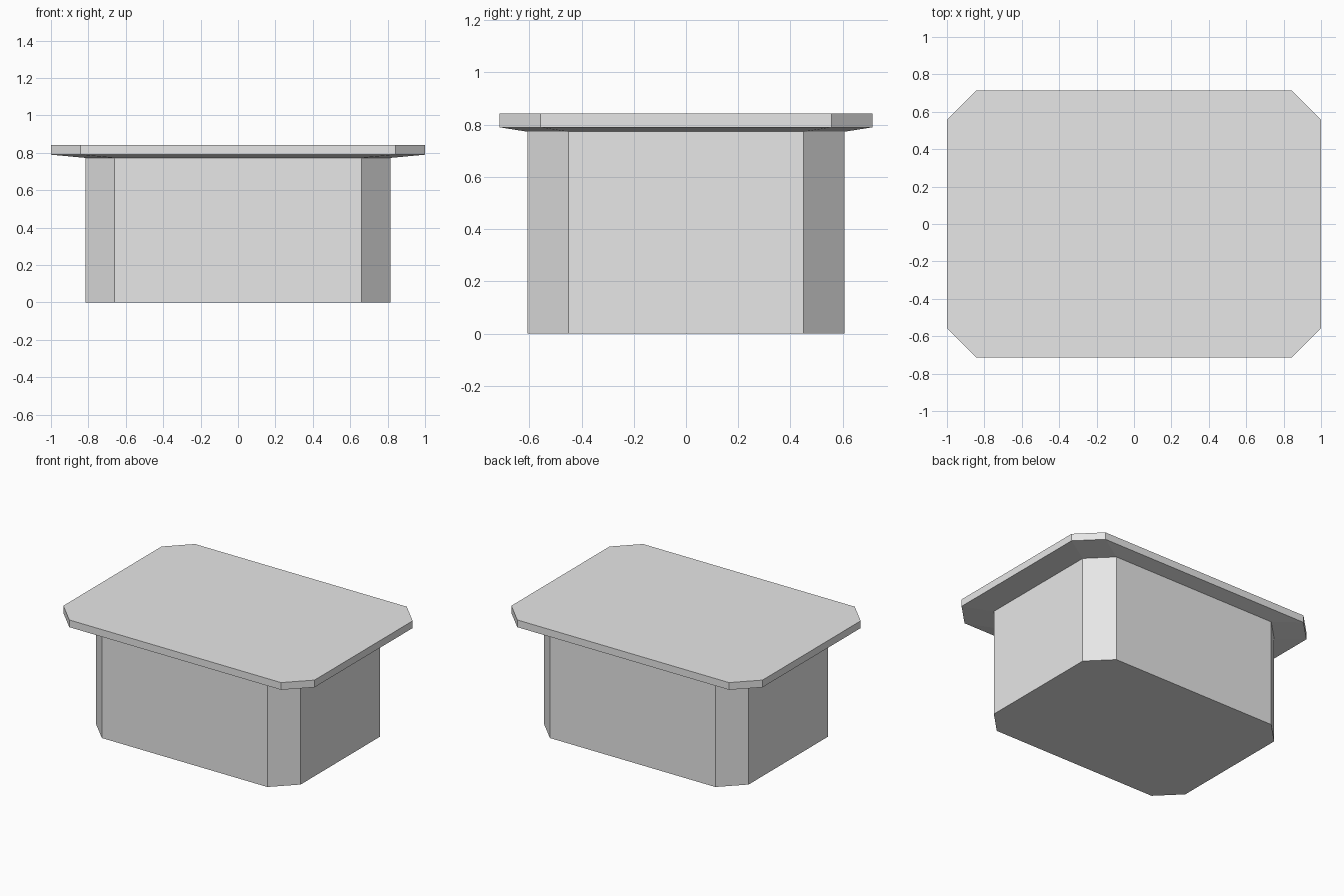
import bpy
import bmesh

cube = bpy.data.objects.get("Cube")
if cube:
    bpy.data.objects.remove(cube, do_unlink=True)

grey = bpy.data.materials.new("light_grey")
grey.use_nodes = True
colour = (0.8, 0.8, 0.8, 1)
grey.diffuse_color = colour
grey.node_tree.nodes["Principled BSDF"].inputs["Base Color"].default_value = colour


def octagon(hx, hy, cut):
    """Rectangle outline with cut corners, anticlockwise."""
    return [(hx, -hy + cut), (hx, hy - cut), (hx - cut, hy), (-hx + cut, hy),
            (-hx, hy - cut), (-hx, -hy + cut), (-hx + cut, -hy), (hx - cut, -hy)]


def loft(name, sections, cap_bottom=True, cap_top=True):
    """Stack cut-corner outlines (half x, half y, cut, z) into a flat-faced part."""
    bm = bmesh.new()
    rings = [[bm.verts.new((x, y, z)) for x, y in octagon(hx, hy, cut)]
             for hx, hy, cut, z in sections]
    for low, high in zip(rings, rings[1:]):
        for i in range(8):
            j = (i + 1) % 8
            bm.faces.new((low[i], low[j], high[j], high[i]))
    if cap_bottom:
        bm.faces.new(rings[0][::-1])
    if cap_top:
        bm.faces.new(rings[-1])
    mesh = bpy.data.meshes.new(name)
    bm.to_mesh(mesh)
    bm.free()
    mesh.materials.append(grey)
    obj = bpy.data.objects.new(name, mesh)
    bpy.context.collection.objects.link(obj)
    return obj


body = (0.815, 0.607, 0.156)
rim = (1.0, 0.715, 0.157)

# Box-shaped base, open where it meets the lid
loft("base", [(*body, 0), (*body, 0.773)], cap_top=False)
# Overhanging lid with a shallow sloped underside
loft("lid", [(*body, 0.773), (*rim, 0.79), (*rim, 0.842)], cap_bottom=False)
